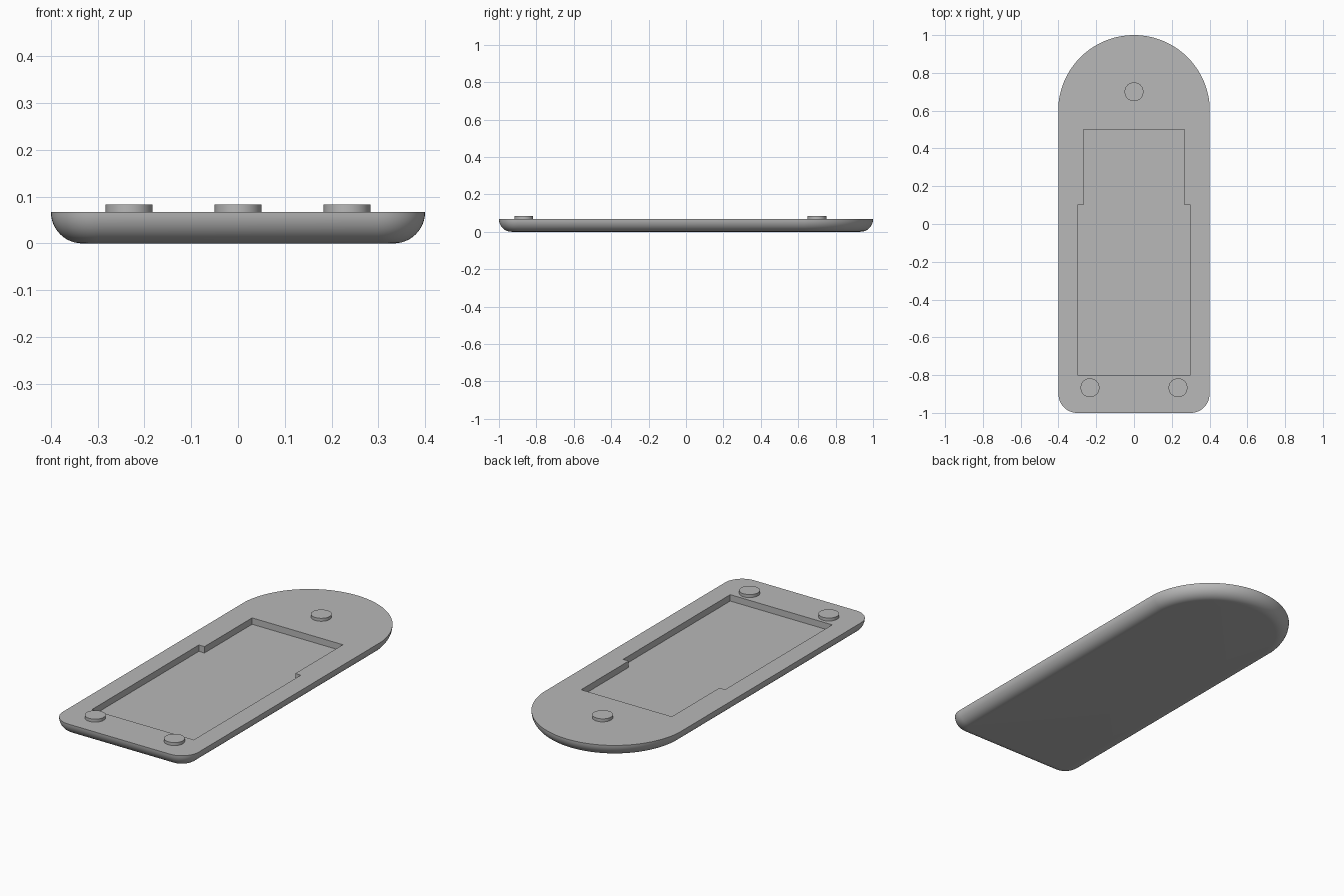
import bpy
import bmesh
from math import sin, cos, pi, sqrt, asin

cube = bpy.data.objects.get("Cube")
if cube:
    bpy.data.objects.remove(cube, do_unlink=True)

HALF_WIDTH, HALF_LENGTH = 0.4, 1.0
THICKNESS = 0.067      # plate height, also the radius of the rounded underside
CORNER = 0.1           # front corner radius
SHOULDER = 0.633       # where the straight sides meet the round end
POCKET_FLOOR = 0.033
PEG_TOP = 0.083

grey = bpy.data.materials.new("plain grey")
grey.use_nodes = True
colour = (0.48, 0.48, 0.48, 1)
grey.diffuse_color = colour
grey.node_tree.nodes["Principled BSDF"].inputs["Base Color"].default_value = colour


def make_object(name, bm):
    bmesh.ops.recalc_face_normals(bm, faces=bm.faces)
    mesh = bpy.data.meshes.new(name)
    bm.to_mesh(mesh)
    bm.free()
    mesh.materials.append(grey)
    obj = bpy.data.objects.new(name, mesh)
    bpy.context.collection.objects.link(obj)
    return obj


def select_only(obj):
    bpy.ops.object.select_all(action='DESELECT')
    obj.select_set(True)
    bpy.context.view_layer.objects.active = obj


def arc(cx, cy, radius, start, end, steps):
    angles = [start + (end - start) * i / steps for i in range(steps + 1)]
    return [(cx + radius * cos(a), cy + radius * sin(a)) for a in angles]


def outline(inset):
    """Plate outline moved inwards, counter-clockwise."""
    rise = HALF_LENGTH - SHOULDER
    big = (HALF_WIDTH ** 2 + rise ** 2) / (2 * rise)
    centre_y = HALF_LENGTH - big
    half, radius = HALF_WIDTH - inset, big - inset
    start = asin(sqrt(radius ** 2 - half ** 2) / radius)
    cx, cy = HALF_WIDTH - CORNER, CORNER - HALF_LENGTH
    return (arc(-cx, cy, CORNER - inset, pi, 1.5 * pi, 12)
            + arc(cx, cy, CORNER - inset, 1.5 * pi, 2 * pi, 12)
            + arc(0, centre_y, radius, start, pi - start, 64))


# Plate: stacked outlines that follow a quarter-round underside
bm = bmesh.new()
rings = []
for i in range(13):
    a = i / 12 * pi / 2
    inset = THICKNESS * (1 - sin(a))
    z = THICKNESS * (1 - cos(a))
    rings.append([bm.verts.new((x, y, z)) for x, y in outline(inset)])
for low, high in zip(rings, rings[1:]):
    for j in range(len(low)):
        k = (j + 1) % len(low)
        bm.faces.new((low[j], low[k], high[k], high[j]))
bm.faces.new(rings[0][::-1])
bm.faces.new(rings[-1])
plate = make_object("plate", bm)

# Stepped pocket: extruded profile cut from the top of the plate
right = [(0.3, -0.8), (0.3, 0.1), (0.267, 0.1), (0.267, 0.5)]
profile = right + [(-x, y) for x, y in reversed(right)]
bm = bmesh.new()
floor = bm.faces.new([bm.verts.new((x, y, POCKET_FLOOR)) for x, y in profile])
walls = bmesh.ops.extrude_face_region(bm, geom=[floor])
top = [v for v in walls["geom"] if isinstance(v, bmesh.types.BMVert)]
bmesh.ops.translate(bm, verts=top, vec=(0, 0, 0.1))
cutter = make_object("pocket_cutter", bm)
cutter.hide_render = True

cut = plate.modifiers.new("pocket", 'BOOLEAN')
cut.operation = 'DIFFERENCE'
cut.solver = 'EXACT'
cut.object = cutter
select_only(plate)
bpy.ops.object.modifier_apply(modifier=cut.name)
bpy.data.objects.remove(cutter, do_unlink=True)
bpy.ops.object.shade_smooth_by_angle()

# Locating pegs
pegs = {"back_peg": (0, 0.7), "left_front_peg": (0.233, -0.867),
        "right_front_peg": (-0.233, -0.867)}
for name, (x, y) in pegs.items():
    bm = bmesh.new()
    base = THICKNESS - 0.01
    bmesh.ops.create_cone(bm, cap_ends=True, segments=48, radius1=0.05,
                          radius2=0.05, depth=PEG_TOP - base)
    bmesh.ops.translate(bm, verts=bm.verts, vec=(x, y, (PEG_TOP + base) / 2))
    select_only(make_object(name, bm))
    bpy.ops.object.shade_smooth_by_angle()
